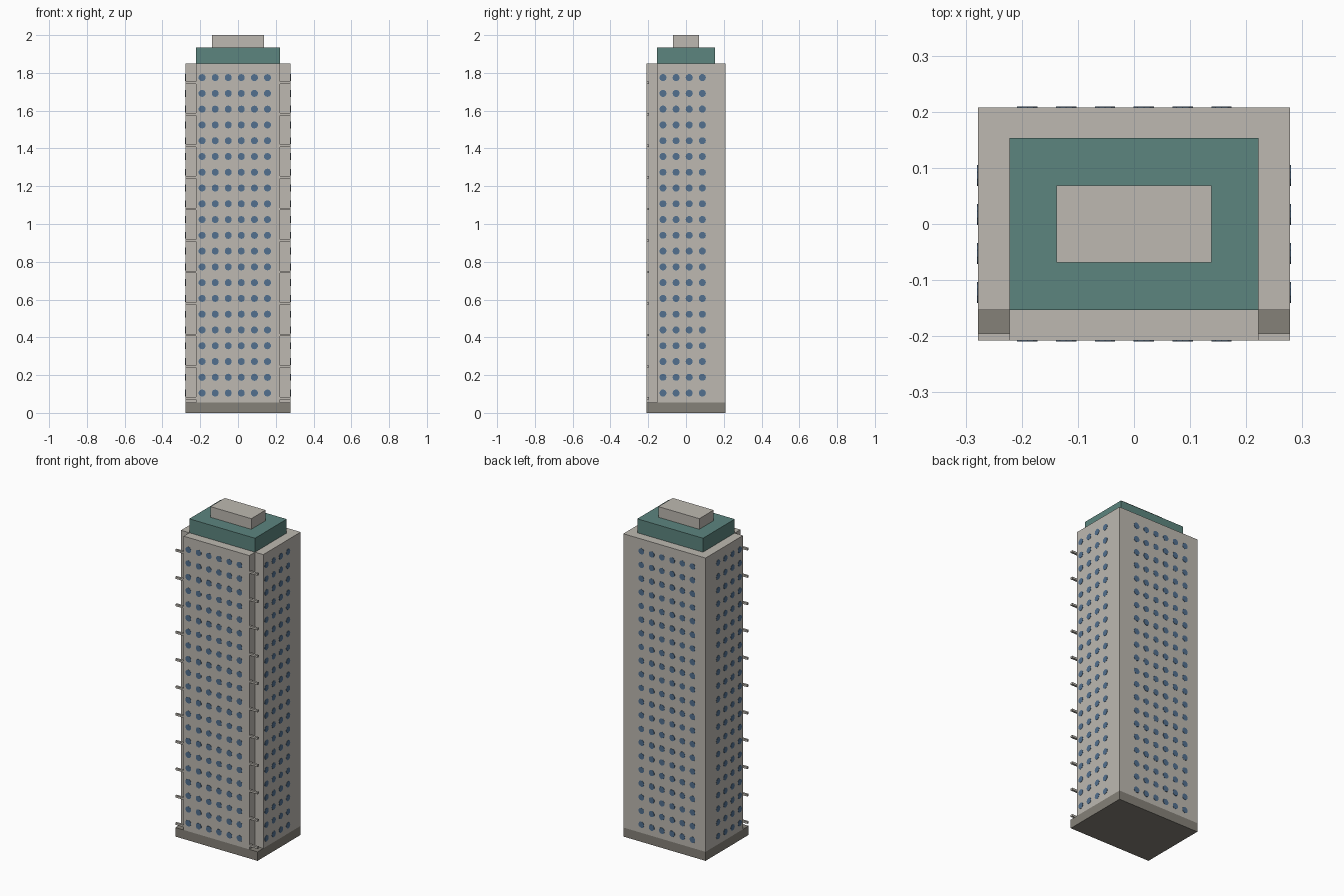
import bpy
import bmesh
from math import pi
from mathutils import Matrix, Vector

cube = bpy.data.objects.get("Cube")
if cube:
    bpy.data.objects.remove(cube, do_unlink=True)


def material(name, rgb):
    mat = bpy.data.materials.new(name)
    mat.use_nodes = True
    mat.diffuse_color = (*rgb, 1)
    mat.node_tree.nodes["Principled BSDF"].inputs["Base Color"].default_value = (*rgb, 1)
    return mat


stone = material("warm grey stone", (0.51, 0.485, 0.44))
plinth_grey = material("dark grey stone", (0.235, 0.22, 0.19))
teal = material("teal cladding", (0.107, 0.235, 0.212))
glass = material("blue glass", (0.084, 0.162, 0.275))


def finish(name, bm, mat):
    mesh = bpy.data.meshes.new(name)
    bm.to_mesh(mesh)
    bm.free()
    mesh.materials.append(mat)
    obj = bpy.data.objects.new(name, mesh)
    bpy.context.collection.objects.link(obj)
    return obj


def add_box(bm, low, high):
    low, high = Vector(low), Vector(high)
    bmesh.ops.create_cube(bm, matrix=Matrix.Translation((low + high) / 2)
                          @ Matrix.Diagonal((*(high - low), 1)))


def box(name, half_x, half_y, z0, z1, mat):
    bm = bmesh.new()
    add_box(bm, (-half_x, -half_y, z0), (half_x, half_y, z1))
    return finish(name, bm, mat)


W, D = 0.278, 0.208           # half width and half depth
NX, NY = 0.222, -0.153        # corner notch edges
BASE, ROOF = 0.055, 1.85

# Plinth and stepped crown
box("plinth", W, D, 0, BASE, plinth_grey)
box("crown", NX, 0.153, ROOF, 1.935, teal)
box("roof_plant_room", 0.138, 0.069, 1.935, 2.0, stone)

# Tower shaft with the two front corners notched out
bm = bmesh.new()
right_half = [(NX, -D), (NX, NY), (W, NY), (W, D)]
outline = right_half + [(-x, y) for x, y in reversed(right_half)]
face = bm.faces.new([bm.verts.new((x, y, BASE)) for x, y in outline])
top = bmesh.ops.extrude_face_region(bm, geom=[face])["geom"]
bmesh.ops.translate(bm, vec=(0, 0, ROOF - BASE),
                    verts=[v for v in top if isinstance(v, bmesh.types.BMVert)])
bmesh.ops.recalc_face_normals(bm, faces=bm.faces)
finish("tower_shaft", bm, stone)

# Balcony rails bridging the notched corners
bm = bmesh.new()
for i in range(11):
    z = 0.078 + i * 0.167
    for x0, x1 in ((-W, -NX), (NX, W)):
        add_box(bm, (x0, -D, z - 0.006), (x1, -0.195, z + 0.006))
finish("balcony_rails", bm, stone)

# Round windows: thin discs on each wall
rows = [0.105 + i * 0.0835 for i in range(21)]
x_cols = [-0.19 + i * 0.0692 for i in range(6)]
y_cols = [-0.122 + i * 0.0695 for i in range(4)]


def windows(name, centres, turn):
    bm = bmesh.new()
    for centre in centres:
        bmesh.ops.create_cone(bm, cap_ends=True, segments=10, radius1=0.019,
                              radius2=0.019, depth=0.003,
                              matrix=Matrix.Translation(centre) @ turn)
    finish(name, bm, glass)


about_x, about_y = Matrix.Rotation(pi / 2, 4, "X"), Matrix.Rotation(pi / 2, 4, "Y")
for side, y in (("front", -D), ("back", D)):
    windows(side + "_windows", [(x, y, z) for x in x_cols for z in rows], about_x)
for side, x in (("left", W), ("right", -W)):
    windows(side + "_windows", [(x, y, z) for y in y_cols for z in rows], about_y)
